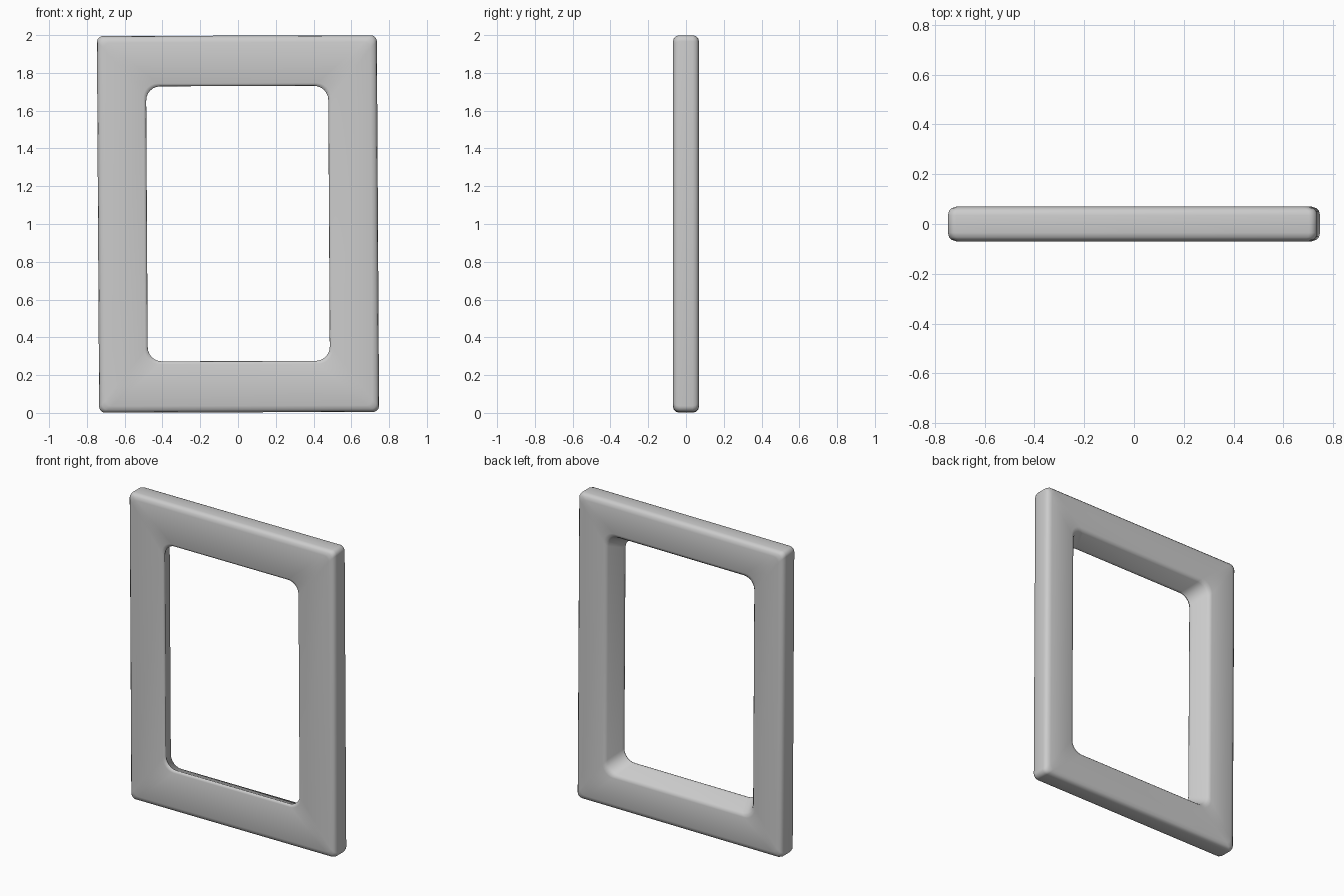
import bpy, bmesh
from math import sin, cos, pi, radians

if "Cube" in bpy.data.objects:
    bpy.data.objects.remove(bpy.data.objects["Cube"])

CORNER_STEPS = 6


def rounded_rect(half_w, z_low, z_high, radius, y):
    """Points of a rounded rectangle in the xz plane, very slightly skewed."""
    pts = []
    corners = [(1, z_high, 0), (-1, z_high, 1), (-1, z_low, 2), (1, z_low, 3)]
    for side, z_edge, quarter in corners:
        cx = side * (half_w - radius)
        cz = z_edge - radius if z_edge == z_high else z_edge + radius
        for i in range(CORNER_STEPS + 1):
            a = (quarter + i / CORNER_STEPS) * pi / 2
            x, z = cx + radius * cos(a), cz + radius * sin(a)
            pts.append((x - 0.006 * (z - 1), y, z + 0.003 * x))
    return pts


def outer(inset, y):
    return rounded_rect(0.741 - inset, 0.003 + inset, 1.997 - inset, 0.032, y)


def inner(grow, y):
    return rounded_rect(0.482 + grow, 0.274 - grow, 1.73 + grow, 0.075, y)


# Cross-section of the frame: outer edge, back face, splayed opening, front face
rings = [
    outer(0.035, -0.07), outer(0.015, -0.064), outer(0.004, -0.053),
    outer(0.0, -0.035), outer(0.0, 0.035),
    outer(0.004, 0.053), outer(0.015, 0.064), outer(0.035, 0.07),
    inner(0.068, 0.07), inner(0.053, 0.065), inner(0.043, 0.053),
    inner(0.006, -0.045), inner(0.0, -0.057), inner(0.003, -0.065), inner(0.015, -0.07),
]

bm = bmesh.new()
loops = [[bm.verts.new(p) for p in ring] for ring in rings]
n = len(loops[0])
for k, a in enumerate(loops):
    b = loops[(k + 1) % len(loops)]
    for i in range(n):
        j = (i + 1) % n
        bm.faces.new((a[i], a[j], b[j], b[i]))
bmesh.ops.recalc_face_normals(bm, faces=bm.faces)

mesh = bpy.data.meshes.new("picture_frame")
bm.to_mesh(mesh)
bm.free()
frame = bpy.data.objects.new("picture_frame", mesh)
bpy.context.collection.objects.link(frame)

# Smooth shading
bpy.context.view_layer.objects.active = frame
frame.select_set(True)
bpy.ops.object.shade_smooth_by_angle(angle=radians(50))
